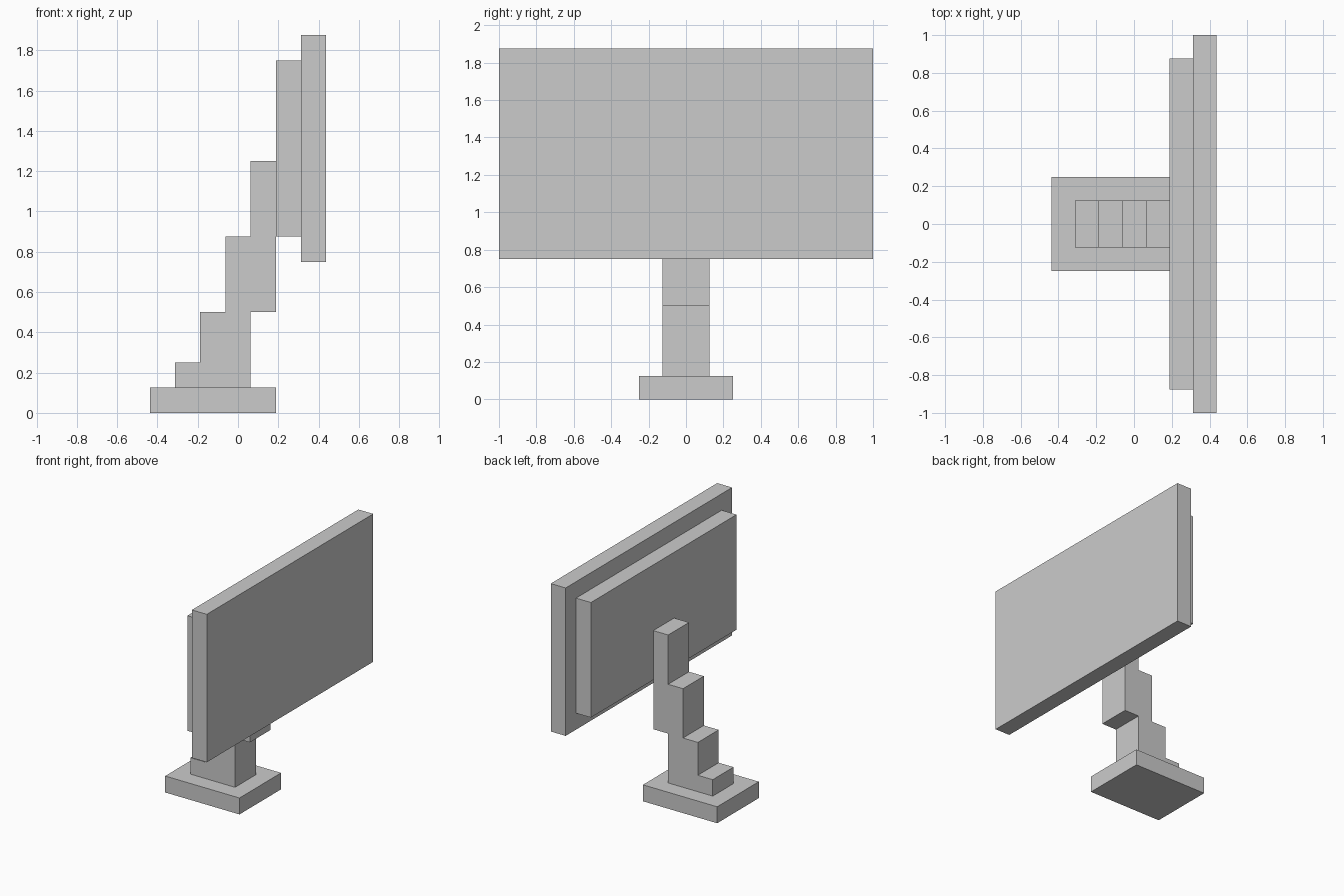
import bpy
import bmesh
from mathutils import Vector

if "Cube" in bpy.data.objects:
    bpy.data.objects.remove(bpy.data.objects["Cube"])


def prism(name, profile, half_depth):
    """Extrude an (x, z) outline symmetrically along y."""
    bm = bmesh.new()
    face = bm.faces.new([bm.verts.new((x, -half_depth, z)) for x, z in profile])
    ext = bmesh.ops.extrude_face_region(bm, geom=[face])
    verts = [v for v in ext["geom"] if isinstance(v, bmesh.types.BMVert)]
    bmesh.ops.translate(bm, verts=verts, vec=Vector((0, 2 * half_depth, 0)))
    bmesh.ops.recalc_face_normals(bm, faces=bm.faces)
    mesh = bpy.data.meshes.new(name)
    bm.to_mesh(mesh)
    bm.free()
    obj = bpy.data.objects.new(name, mesh)
    bpy.context.collection.objects.link(obj)
    return obj


def slab(name, x0, x1, z0, z1, half_depth):
    return prism(name, [(x0, z0), (x1, z0), (x1, z1), (x0, z1)], half_depth)


# Foot plate
slab("base", -0.4375, 0.1875, 0, 0.125, 0.25)

# Stepped stand: four treads climbing from the foot to the screen
outline = [(0.0625, 0.125), (0.0625, 0.5), (0.1875, 0.5)]
x = 0.1875
for top in (1.25, 0.875, 0.5, 0.25):
    outline += [(x, top), (x - 0.125, top)]
    x -= 0.125
outline.append((x, 0.125))
prism("stand", outline, 0.125)

# Rear housing and screen panel
slab("rear_housing", 0.1875, 0.3125, 0.875, 1.75, 0.875)
slab("screen", 0.3125, 0.4375, 0.75, 1.875, 1.0)
